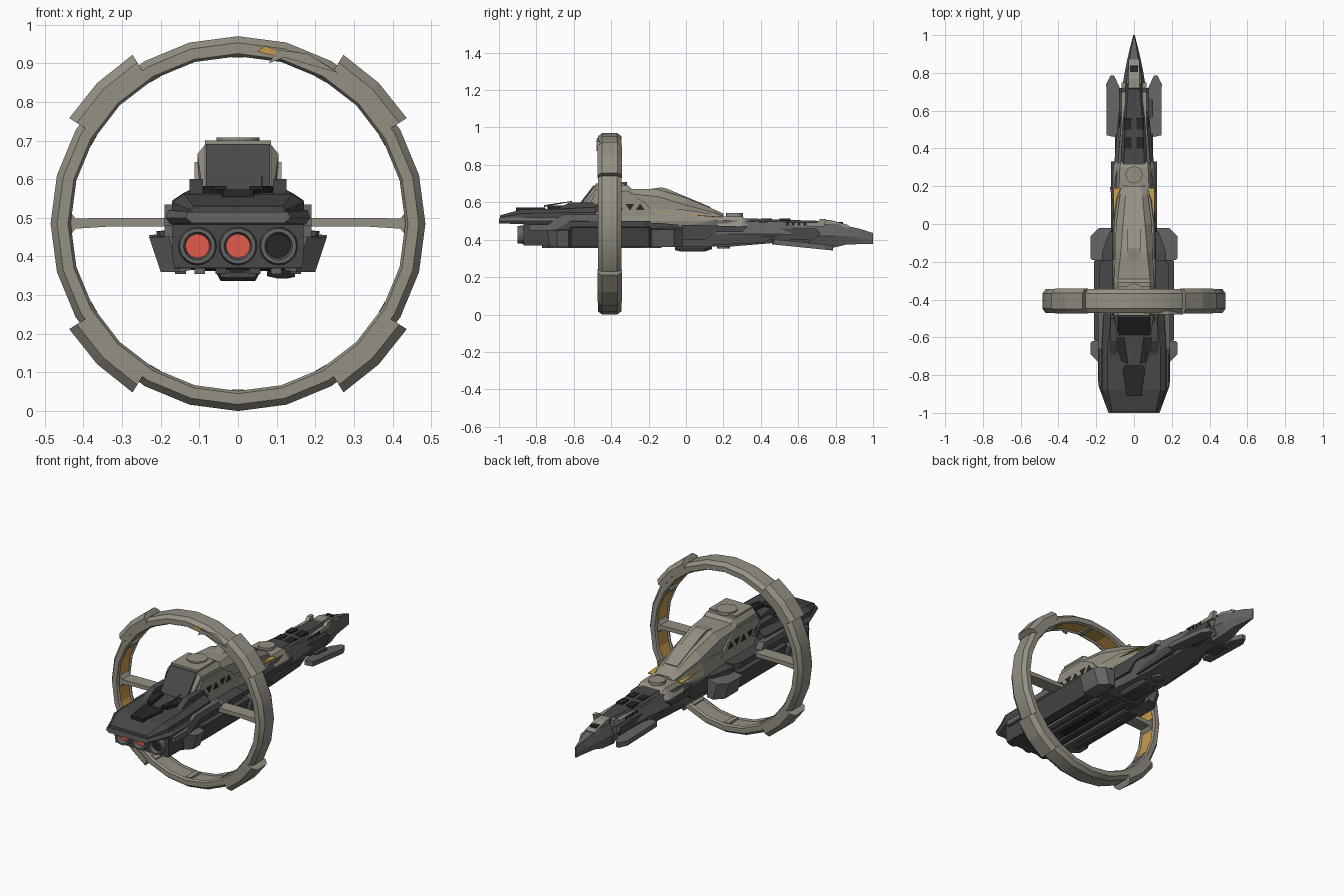
import bpy, bmesh
from math import sin, cos, radians


def mat(name, r, g, b):
    m = bpy.data.materials.new(name)
    m.diffuse_color = (r, g, b, 1)
    return m


BEIGE = mat("beige_armour", .30, .28, .23)
DARK = mat("dark_plate", .065, .065, .065)
MID = mat("mid_grey", .13, .13, .13)
BLACK = mat("black", .02, .02, .02)
ORANGE = mat("orange", .58, .33, .07)
RED = mat("engine_glow", .75, .10, .07)


def finish(name, bm, m, mirror=False):
    bmesh.ops.recalc_face_normals(bm, faces=bm.faces)
    me = bpy.data.meshes.new(name)
    bm.to_mesh(me)
    bm.free()
    me.materials.append(m)
    ob = bpy.data.objects.new(name, me)
    bpy.context.collection.objects.link(ob)
    if mirror:
        ob.modifiers.new("mirror", 'MIRROR')
    return ob


def skin(bm, loops, wrap=False):
    """Bridge equal closed loops; cap the ends unless wrapped."""
    vs = [[bm.verts.new(p) for p in l] for l in loops]
    n = len(vs[0])
    for a, b in zip(vs, vs[1:] + vs[:1] if wrap else vs[1:]):
        for i in range(n):
            j = (i + 1) % n
            bm.faces.new((a[i], a[j], b[j], b[i]))
    if not wrap:
        bm.faces.new(vs[0])
        bm.faces.new(vs[-1])


def hull(name, m, secs):
    """Six-sided hull from sections (y, w_bottom, w_mid, w_top, z_bottom, z_mid, z_top)."""
    bm = bmesh.new()
    skin(bm, [[(a, y, p), (b, y, q), (c, y, r), (-c, y, r), (-b, y, q), (-a, y, p)]
              for y, a, b, c, p, q, r in secs])
    return finish(name, bm, m)


def prism(name, m, pts, axis, lo, hi, mirror=False):
    """Extrude a flat outline: axis X takes (y,z), Y takes (x,z), Z takes (x,y)."""
    put = {'X': lambda p, h: (h, p[0], p[1]), 'Y': lambda p, h: (p[0], h, p[1]),
           'Z': lambda p, h: (p[0], p[1], h)}[axis]
    bm = bmesh.new()
    skin(bm, [[put(p, h) for p in pts] for h in (lo, hi)])
    return finish(name, bm, m, mirror)


def box(name, m, x0, x1, y0, y1, z0, z1, mirror=False):
    return prism(name, m, [(x0, y0), (x1, y0), (x1, y1), (x0, y1)], 'Z', z0, z1, mirror)


def sweep(name, m, prof, c, axis='Y', n=24, a0=0, a1=360):
    """Turn a closed (radius, height) profile around the axis, whole or as an arc."""
    full = a1 - a0 == 360
    loops = []
    for i in range(n if full else n + 1):
        a = radians(a0 + (a1 - a0) * i / n)
        loops.append([(c[0] + r * cos(a), c[1] + h, c[2] + r * sin(a)) if axis == 'Y' else
                      (c[0] + r * cos(a), c[1] + r * sin(a), c[2] + h) for r, h in prof])
    bm = bmesh.new()
    skin(bm, loops, full)
    return finish(name, bm, m)


def disc(name, m, r, c, h, axis='Y', n=20):
    """Solid cylinder of height h."""
    bm = bmesh.new()
    skin(bm, [[(c[0] + r * cos(t), c[1] + k, c[2] + r * sin(t)) if axis == 'Y' else
               (c[0] + r * cos(t), c[1] + r * sin(t), c[2] + k)
               for t in [radians(360 * i / n) for i in range(n)]] for k in (0, h)])
    return finish(name, bm, m)


# ---- habitat ring
C = (0, -.408, .485)
ring = sweep("ring", BEIGE, [(.485, -.04), (.485, .04), (.468, .063), (.44, .063), (.433, .05),
                             (.443, .045), (.443, -.045), (.433, -.05), (.44, -.063), (.468, -.063)], C)
bpy.context.view_layer.objects.active = ring
ring.select_set(True)
bpy.ops.object.shade_smooth_by_angle(angle=radians(25))
for k in range(4):
    sweep("ring_pad", BEIGE, [(.515, -.042), (.515, .042), (.492, .066), (.462, .066),
                              (.462, -.066), (.492, -.066)], C, n=2, a0=32 + 90 * k, a1=58 + 90 * k)
for k in range(12):
    a = 30 * k
    if k % 6:
        sweep("ring_bracket", BEIGE, [(.446, -.05), (.446, .05), (.43, .045), (.43, -.045)],
              C, n=1, a0=a - 2, a1=a + 2)
    if not 210 < a + 15 < 330:
        sweep("ring_inner_panel", ORANGE, [(.445, -.04), (.445, .04), (.441, .04), (.441, -.04)],
              C, n=2, a0=a, a1=a + 30)
# torn plating near the top of the ring
prism("torn_panel", ORANGE, [(.05, .93), (.10, .918), (.115, .93), (.07, .945)], 'Y', -.475, -.44)
prism("torn_plate", BEIGE, [(.08, .90), (.12, .915), (.26, .875), (.18, .925), (.10, .935)], 'Y', -.478, -.46)
# spokes, flared where they meet the ring
prism("spoke", BEIGE, [(.10, .477), (.34, .477), (.42, .472), (.438, .45), (.438, .52), (.42, .498),
                       (.34, .50), (.10, .50)], 'Y', -.445, -.37, True)

# ---- aft lower hull with engines
hull("lower_hull", DARK, [(-.87, .165, .17, .17, .37, .40, .49), (-.15, .165, .17, .17, .365, .40, .49),
                          (-.04, .11, .13, .13, .37, .40, .48)])
for y0, y1, w, t in ((-.74, -.62, .23, .45), (-.62, -.19, .212, .465), (-.19, -.02, .23, .455)):
    f = .045 if y1 > -.1 else .008
    b = .05 if y0 < -.7 else .008
    bm = bmesh.new()
    skin(bm, [[(.12, y, .365), (w - .03 - d, y, .36), (w - d, y, t), (.12, y, t + .01)]
              for y, d in ((y0, b), (y0 + b, 0), (y1 - f, 0), (y1, f))])
    finish("side_pod", bm, MID if w > .22 else DARK, True)
prism("pod_inner_deck", DARK, [(.10, -.70), (.185, -.70), (.185, -.22), (.165, -.19), (.10, -.19)],
      'Z', .44, .50, True)
for x, glow in ((-.105, RED), (0, RED), (.105, BLACK)):
    sweep("engine_nozzle", MID, [(.05, 0), (.046, -.035), (.036, -.035), (.03, -.008), (.03, 0)],
          (x, -.865, .427), n=20)
    disc("engine_core", glow, .031, (x, -.878, .427), .02)

# underside keel, rails and plates
hull("keel", DARK, [(-.06, .04, .055, .06, .345, .36, .38), (-.03, .045, .055, .06, .337, .355, .38),
                    (.10, .045, .055, .06, .337, .355, .38), (.14, .03, .045, .05, .35, .36, .38)])
for x in (.03, .085, .135):
    box("belly_rail", MID if x == .085 else DARK, x, x + .028, -.80 + x, -.10 - x, .355, .37, True)
box("belly_hatch", BLACK, -.022, .022, -.6, -.3, .358, .37)
disc("belly_sensor", MID, .035, (0, .2, .352), .03, 'Z', 12)

# ---- aft upper deck
hull("aft_deck_lip", MID, [(-1, .12, .135, .13, .487, .50, .515), (-.86, .175, .187, .18, .483, .50, .52),
                           (-.52, .175, .187, .18, .483, .50, .52), (-.46, .15, .16, .15, .483, .50, .52)])
hull("aft_deck_top", DARK, [(-.995, .125, .122, .115, .51, .52, .53), (-.88, .172, .17, .14, .51, .54, .562),
                            (-.66, .172, .17, .14, .51, .545, .565), (-.48, .165, .16, .12, .51, .545, .575)])
prism("deck_plate", BLACK, [(-.04, -.91), (.04, -.91), (.06, -.77), (.05, -.75), (-.05, -.75), (-.06, -.77)],
      'Z', .55, .573)
prism("deck_vane", BLACK, [(.03, -.74), (.065, -.73), (.11, -.60), (.05, -.60)], 'Z', .56, .582, True)
prism("deck_shoulder", DARK, [(-.74, .54), (-.62, .60), (-.50, .60), (-.44, .55)], 'X', .09, .125, True)
prism("deck_antenna", DARK, [(-.76, .575), (-.61, .603), (-.61, .607), (-.76, .585)], 'X', .06, .064)
# stepped armour along the flank
prism("flank_armour", MID, [(-.84, .45), (-.70, .45), (-.62, .50), (-.46, .50), (-.42, .46), (-.38, .46),
                            (-.44, .535), (-.66, .535), (-.74, .48), (-.84, .48)], 'X', .15, .19, True)

# ---- beige superstructure
hull("waist_armour", BEIGE, [(-.52, .11, .115, .105, .48, .50, .57), (0, .11, .115, .105, .46, .50, .56),
                             (.12, .10, .105, .09, .46, .50, .54), (.22, .08, .085, .06, .46, .49, .52)])
hull("superstructure", BEIGE, [(-.57, .09, .09, .085, .54, .56, .575), (-.485, .105, .105, .085, .54, .665, .69),
                               (-.31, .105, .105, .085, .54, .66, .69), (-.29, .105, .105, .085, .54, .645, .672),
                               (-.15, .10, .10, .07, .55, .63, .67), (.0, .095, .095, .058, .54, .585, .625),
                               (.15, .075, .075, .045, .52, .545, .562), (.2, .06, .06, .035, .51, .525, .54)])
prism("aft_bulkhead", DARK, [(-.595, .56), (-.495, .69), (-.48, .685), (-.52, .56)], 'X', -.083, .083)
box("bridge_roof", BEIGE, -.085, .085, -.485, -.33, .688, .70)
disc("roof_turret", BEIGE, .055, (0, -.37, .69), .018, 'Z', 20)
prism("canopy_ridge", BEIGE, [(-.27, .66), (-.13, .68), (-.10, .672), (.13, .575), (.13, .55)], 'X', -.035, .035)
prism("side_blister", BEIGE, [(-.54, .53), (-.49, .645), (-.30, .645), (-.22, .60), (-.16, .53)],
      'X', .09, .112, True)
for i, y in enumerate((-.475, -.42, -.36, -.30, -.245)):
    s = -1 if i % 2 else 1
    prism("truss_opening", BLACK, [(y - .024, .575 - .017 * s), (y + .024, .575 - .017 * s), (y, .575 + .019 * s)],
          'X', .108, .1145, True)
prism("canopy_seam", ORANGE, [(-.16, .543), (.19, .519), (.19, .523), (-.16, .547)], 'X', .075, .1085, True)

# ---- forward hull
hull("neck", MID, [(-.10, .10, .125, .11, .365, .43, .49), (.22, .08, .112, .10, .362, .43, .505),
                   (.32, .075, .105, .085, .37, .43, .50), (.50, .06, .088, .07, .385, .43, .49),
                   (.74, .045, .062, .045, .37, .42, .482)])
hull("nose", MID, [(.70, .035, .066, .045, .352, .42, .485), (.80, .03, .05, .035, .36, .42, .484),
                   (.86, .022, .038, .025, .375, .42, .474), (.93, .012, .022, .014, .376, .41, .458),
                   (1, .002, .004, .002, .376, .40, .436)])
hull("neck_collar", BEIGE, [(.17, .10, .116, .08, .43, .47, .525), (.30, .10, .11, .075, .43, .47, .525),
                            (.33, .09, .10, .07, .44, .47, .505)])
disc("neck_turret", BEIGE, .045, (0, .26, .52), .022, 'Z', 16)
hull("neck_spine", DARK, [(.31, .07, .07, .055, .48, .50, .515), (.52, .06, .06, .045, .47, .495, .507),
                          (.74, .04, .04, .03, .46, .485, .50)])
for y in (.43, .53):
    box("spine_hatch", BLACK, .012, .05, y - .03, y + .03, .49, .514, True)
prism("bow_rail", BEIGE, [(.42, .478), (.74, .47), (.75, .512), (.72, .512), (.70, .492), (.44, .494)],
      'X', .045, .067, True)
prism("bow_bridge", BEIGE, [(.70, .48), (.72, .506), (.77, .506), (.87, .478), (.87, .465)], 'X', -.03, .03)
box("bow_window", BLACK, -.02, .02, .77, .84, .47, .496)
for i in range(4):
    box("bow_vent", BLACK, .05, .07, .535 + .03 * i, .553 + .03 * i, .475, .49, True)
# stepped side plates on the neck
prism("neck_plate", DARK, [(-.06, .40), (.10, .40), (.16, .44), (.30, .44), (.33, .47), (-.02, .48)],
      'X', .10, .122, True)
prism("neck_lower_plate", DARK, [(.14, .37), (.42, .385), (.48, .42), (.20, .42)], 'X', .07, .10, True)
prism("bow_cheek", DARK, [(.48, .40), (.66, .385), (.72, .43), (.70, .46), (.50, .46)], 'X', .05, .079, True)
prism("port_spike", DARK, [(-.128, .20), (-.112, .10), (-.105, .10), (-.105, .17)], 'Z', .47, .485)

# ---- bow side fins (starboard one hangs lower)
FIN = [(.085, .50), (.10, .46), (.145, .47), (.147, .74), (.125, .785), (.105, .785), (.075, .72), (.08, .60)]
for name, s, z, drop in (("starboard_fin", 1, .375, .10), ("port_fin", -1, .39, .02)):
    fin = prism(name, MID, [(s * x, y) for x, y in FIN], 'Z', 0, .028)
    for v in fin.data.vertices:
        v.co.z += z - drop * (v.co.y - .46)
    box("fin_mount", DARK, *sorted((s * .04, s * .10)), .56, .66, .375, .40)
